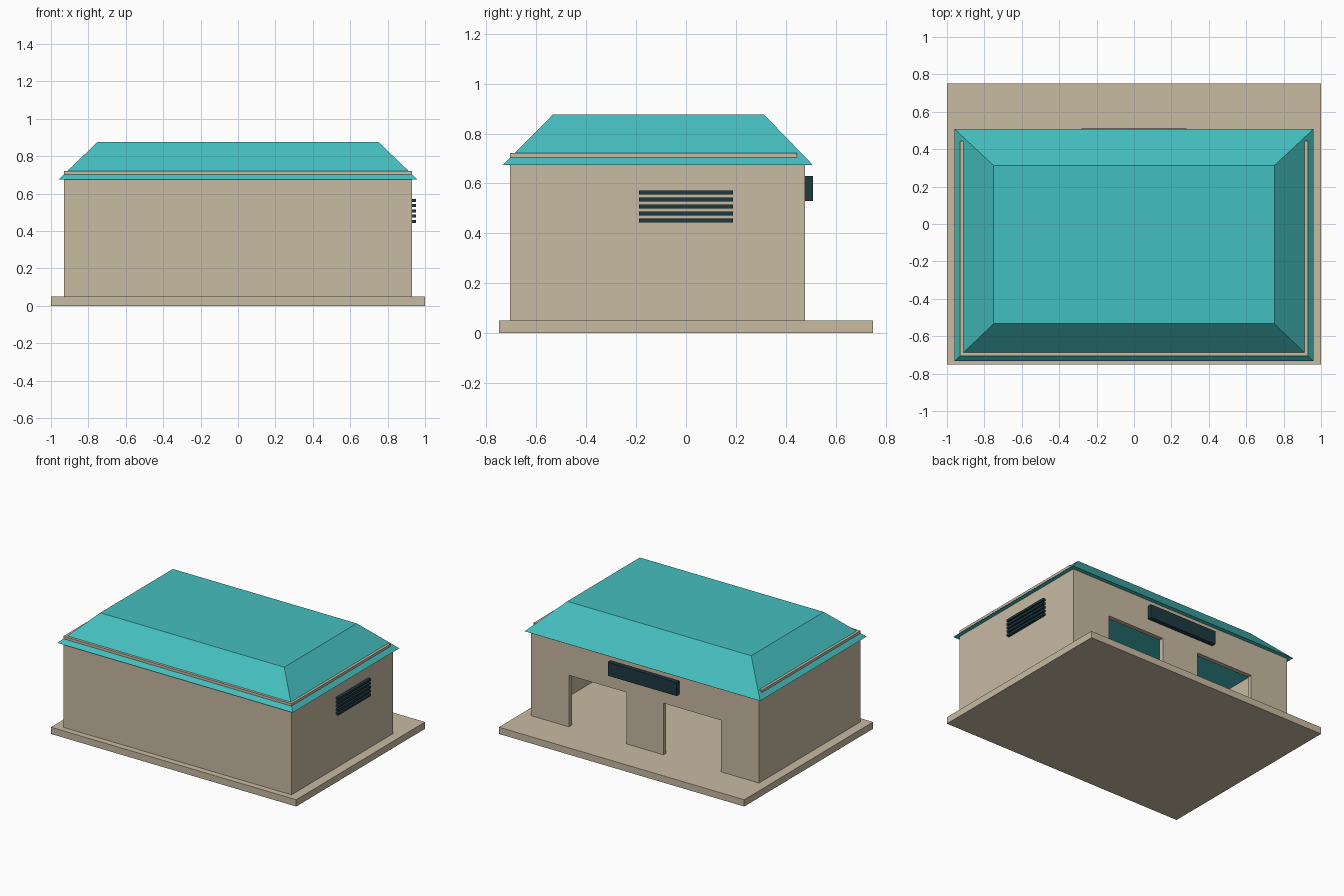
import bpy
import bmesh

if "Cube" in bpy.data.objects:
    bpy.data.objects.remove(bpy.data.objects["Cube"])


def material(name, rgb):
    m = bpy.data.materials.new(name)
    m.diffuse_color = (*rgb, 1.0)
    m.use_nodes = True
    m.node_tree.nodes["Principled BSDF"].inputs["Base Color"].default_value = m.diffuse_color
    return m


BEIGE = material("beige plaster", (0.578, 0.493, 0.365))
TEAL = material("teal roof", (0.06, 0.52, 0.52))
DARK = material("dark slate", (0.013, 0.041, 0.054))


def make(name, bm, mat):
    bmesh.ops.recalc_face_normals(bm, faces=bm.faces)
    mesh = bpy.data.meshes.new(name)
    bm.to_mesh(mesh)
    bm.free()
    mesh.materials.append(mat)
    obj = bpy.data.objects.new(name, mesh)
    bpy.context.collection.objects.link(obj)
    return obj


def prism(name, points, offset, mat):
    """Extrude a closed outline along an offset vector."""
    bm = bmesh.new()
    face = bm.faces.new([bm.verts.new(p) for p in points])
    ext = bmesh.ops.extrude_face_region(bm, geom=[face])
    # keep the starting face so the solid stays closed
    verts = [g for g in ext["geom"] if isinstance(g, bmesh.types.BMVert)]
    bmesh.ops.translate(bm, verts=verts, vec=offset)
    if not face.is_valid:
        bmesh.ops.holes_fill(bm, edges=bm.edges)
    return make(name, bm, mat)


def box(name, x, y, z, mat):
    pts = [(x[0], y[0], z[0]), (x[1], y[0], z[0]),
           (x[1], y[1], z[0]), (x[0], y[1], z[0])]
    return prism(name, pts, (0, 0, z[1] - z[0]), mat)


FLOOR, WALL_TOP = 0.05, 0.722
WX, Y_FRONT, Y_BACK, T = 0.93, -0.705, 0.478, 0.033

# Ground slab
box("base_slab", (-1, 1), (-0.75, 0.75), (0, FLOOR), BEIGE)

# Front and side walls form a U whose top edge pokes through the roof as a rim
yb = Y_BACK - T
u_outline = [(-WX, Y_FRONT), (WX, Y_FRONT), (WX, yb), (WX - T, yb),
             (WX - T, Y_FRONT + T), (-WX + T, Y_FRONT + T),
             (-WX + T, yb), (-WX, yb)]
prism("front_and_side_walls", [(x, y, FLOOR) for x, y in u_outline],
      (0, 0, WALL_TOP - FLOOR), BEIGE)

# Back wall with two open doorways
D_IN, D_OUT, D_TOP = 0.15, 0.62, 0.43
half = [(D_IN, FLOOR), (D_IN, D_TOP), (D_OUT, D_TOP),
        (D_OUT, FLOOR), (WX, FLOOR), (WX, 0.70)]
outline = half + [(-x, z) for x, z in reversed(half)]
prism("back_wall", [(x, yb, z) for x, z in outline], (0, T, 0), BEIGE)

# Hipped roof with a flat top
bm = bmesh.new()
rings = []
for x, y0, y1, z in ((0.96, -0.733, 0.508, 0.675), (0.75, -0.533, 0.312, 0.877)):
    rings.append([bm.verts.new(p) for p in
                  ((-x, y0, z), (x, y0, z), (x, y1, z), (-x, y1, z))])
low, high = rings
bm.faces.new(low)
bm.faces.new(high)
for i in range(4):
    j = (i + 1) % 4
    bm.faces.new((low[i], low[j], high[j], high[i]))
make("roof", bm, TEAL)

# Sign board above the doorways
box("sign_board", (-0.28, 0.28), (Y_BACK, 0.51), (0.53, 0.63), DARK)

# Vent slats on the right wall
for i in range(5):
    zc = 0.452 + 0.028 * i
    box(f"vent_slat_{i + 1}", (WX, 0.952), (-0.188, 0.188),
        (zc - 0.008, zc + 0.008), DARK)
